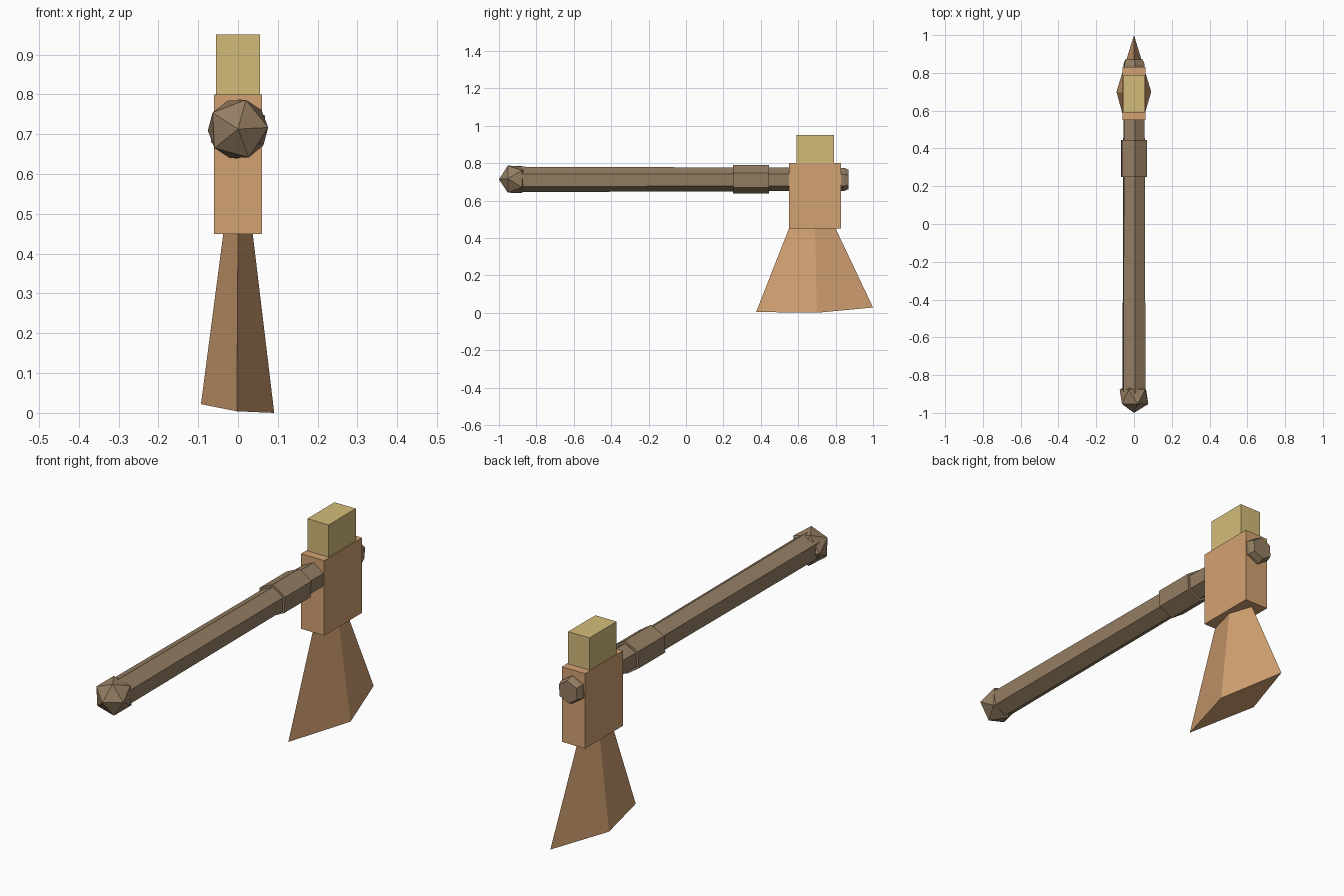
import bpy, bmesh
from math import sin, cos, radians, pi
from mathutils import Vector, Matrix

cube = bpy.data.objects.get("Cube")
if cube:
    bpy.data.objects.remove(cube, do_unlink=True)


def material(name, rgb):
    m = bpy.data.materials.new(name)
    m.use_nodes = True
    m.diffuse_color = (*rgb, 1)
    m.node_tree.nodes["Principled BSDF"].inputs["Base Color"].default_value = (*rgb, 1)
    return m


wood = material("brown wood", (0.30, 0.21, 0.125))
copper = material("copper", (0.65, 0.36, 0.17))
brass = material("pale brass", (0.65, 0.50, 0.195))

AXIS_Z = 0.713   # height of the handle's centre line
HEAD_Y = 0.69    # middle of the axe head


def finish(name, bm, mat):
    bmesh.ops.recalc_face_normals(bm, faces=bm.faces)
    mesh = bpy.data.meshes.new(name)
    bm.to_mesh(mesh)
    bm.free()
    mesh.materials.append(mat)
    obj = bpy.data.objects.new(name, mesh)
    bpy.context.collection.objects.link(obj)
    return obj


def loft(name, rings, mat):
    """Skin equal-length rings of points and cap both ends."""
    bm = bmesh.new()
    loops = [[bm.verts.new(p) for p in ring] for ring in rings]
    for a, b in zip(loops, loops[1:]):
        for i in range(len(a)):
            j = (i + 1) % len(a)
            bm.faces.new((a[i], a[j], b[j], b[i]))
    bm.faces.new(loops[0])
    bm.faces.new(loops[-1])
    return finish(name, bm, mat)


def hexagon(y, r, turn=-4):
    angles = [radians(90 + turn) + i * pi / 3 for i in range(6)]
    return [(r * cos(a), y, AXIS_Z + r * sin(a)) for a in angles]


def box(name, half_x, y0, y1, z0, z1, mat):
    corners = [(-half_x, y0), (half_x, y0), (half_x, y1), (-half_x, y1)]
    return loft(name, [[(x, y, z) for x, y in corners] for z in (z0, z1)], mat)


# Handle: tapered hexagonal shaft with a chamfered far end
loft("handle", [hexagon(-0.93, 0.068), hexagon(0.845, 0.062), hexagon(0.87, 0.052)], wood)

# Collar in front of the head
loft("handle_collar", [hexagon(0.25, 0.076), hexagon(0.445, 0.076)], wood)

# Pommel: icosahedron with one point facing forward
bm = bmesh.new()
r = 0.085
ring_r, ring_y = r * 0.894, r * 0.447
centre = Vector((0, -0.915, AXIS_Z))
for side in (-1, 1):
    bm.verts.new(centre + Vector((0, side * r, 0)))
    for i in range(5):
        a = radians(75 + 72 * i + (36 if side > 0 else 0))
        bm.verts.new(centre + Vector((ring_r * cos(a), side * ring_y, ring_r * sin(a))))
bmesh.ops.convex_hull(bm, input=bm.verts)
finish("pommel", bm, wood)

# Head block and the hammer poll above it
box("head_block", 0.06, 0.55, 0.83, 0.45, 0.80, copper)
box("hammer_poll", 0.055, 0.59, 0.79, 0.79, 0.95, brass)

# Blade: flared four-sided wedge with a slightly tilted bottom
top = [(0, 0.55, 0.45), (0.037, HEAD_Y, 0.45), (0, 0.80, 0.45), (-0.037, HEAD_Y, 0.45)]
bottom = [(-0.003, 0.375, 0.004), (0.091, 0.70, 0.0), (0, 1.0, 0.028), (-0.093, 0.70, 0.022)]
loft("blade", [top, bottom], copper)
